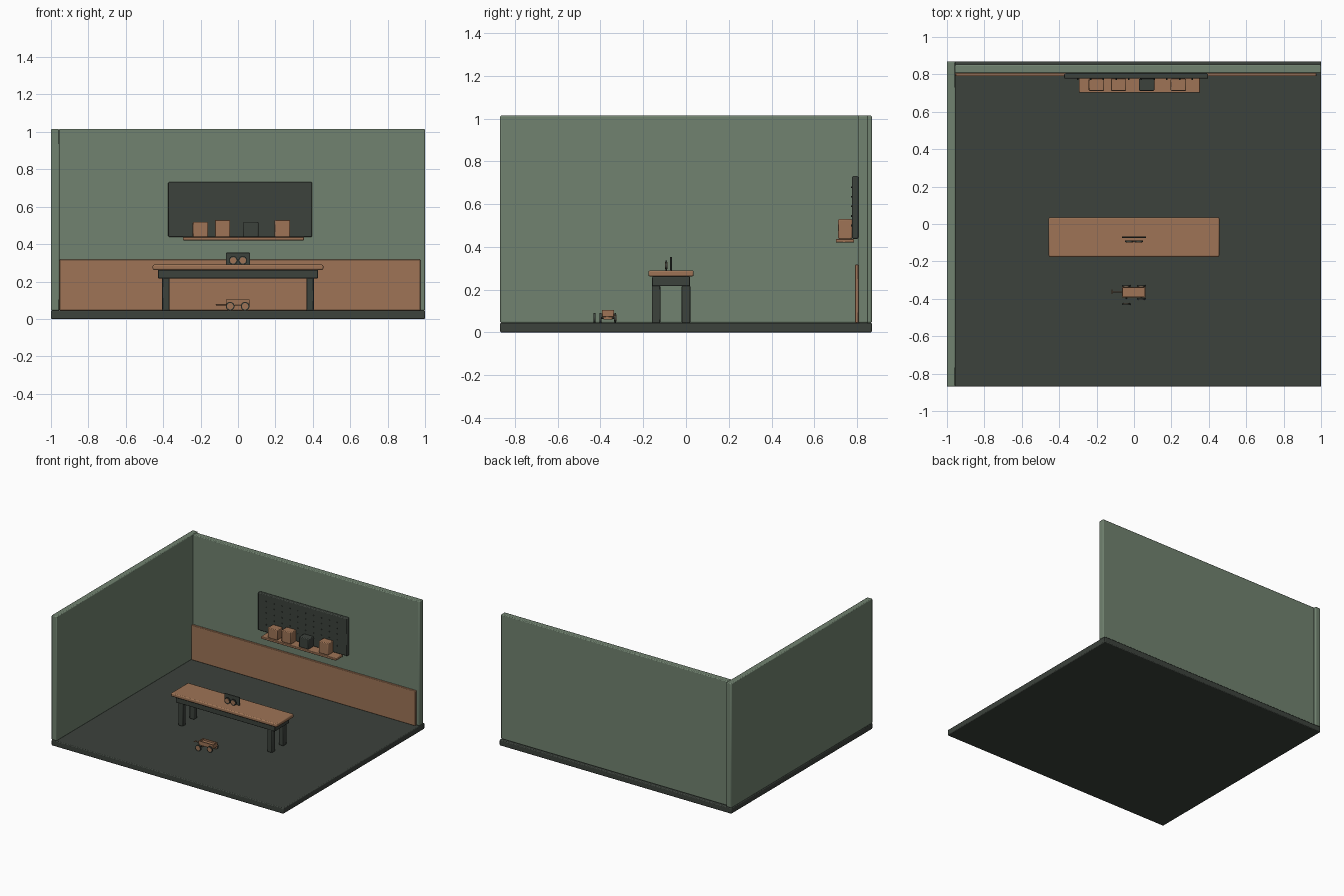
import bpy
import math

default = bpy.data.objects.get("Cube")
if default:
    bpy.data.objects.remove(default, do_unlink=True)


def material(name, rgb):
    m = bpy.data.materials.new(name)
    m.use_nodes = True
    m.diffuse_color = (*rgb, 1)
    m.node_tree.nodes["Principled BSDF"].inputs["Base Color"].default_value = (*rgb, 1)
    return m


GREEN = material("sage green", (0.165, 0.225, 0.162))
WOOD = material("warm wood", (0.342, 0.175, 0.093))
DARK = material("charcoal green", (0.045, 0.054, 0.045))


def finish(name, mat, bevel):
    obj = bpy.context.object
    obj.name = obj.data.name = name
    obj.data.materials.append(mat)
    if bevel:
        mod = obj.modifiers.new("soft edges", "BEVEL")
        mod.width = bevel
        mod.segments = 2
        mod.limit_method = "ANGLE"
    bpy.ops.object.shade_smooth_by_angle(angle=math.radians(35))
    return obj


def box(name, x, y, z, mat, bevel=0.004):
    """Box given by its (low, high) range on each axis."""
    spans = (x, y, z)
    bpy.ops.mesh.primitive_cube_add(size=1, location=[(a + b) / 2 for a, b in spans])
    bpy.context.object.scale = [b - a for a, b in spans]
    bpy.ops.object.transform_apply(location=False, rotation=False, scale=True)
    return finish(name, mat, bevel)


def rod(name, loc, radius, depth, mat, axis="y", sides=24):
    """Cylinder lying along x or y."""
    turn = (math.pi / 2, 0, 0) if axis == "y" else (0, math.pi / 2, 0)
    bpy.ops.mesh.primitive_cylinder_add(vertices=sides, radius=radius, depth=depth,
                                        location=loc, rotation=turn)
    return finish(name, mat, 0)


def wheel(name, x, y, z):
    rod(name, (x, y, z), 0.023, 0.008, DARK)
    rod(name + "_hub", (x, y, z), 0.017, 0.011, WOOD)


FLOOR = 0.045

# Room shell
box("floor", (-1, 1), (-0.87, 0.87), (0, FLOOR), DARK, 0.006)
box("side_wall", (-1, -0.955), (-0.87, 0.87), (FLOOR, 1.015), GREEN, 0.006)
box("back_wall", (-0.957, 1), (0.806, 0.852), (FLOOR, 1.015), GREEN, 0.006)
box("wainscot", (-0.955, 0.975), (0.79, 0.808), (FLOOR, 0.317), WOOD)

# Pegboard with rows of pegs
box("pegboard", (-0.373, 0.396), (0.777, 0.806), (0.438, 0.732), DARK, 0.006)
for row in range(5):
    for col in range(10):
        rod("peg", (-0.3 + col * 0.068, 0.775, 0.5 + row * 0.045), 0.004, 0.008, DARK, sides=8)

# Shelf and storage boxes
box("shelf", (-0.295, 0.353), (0.702, 0.786), (0.42, 0.438), WOOD)
for x, height, mat in ((-0.201, 0.08, WOOD), (-0.083, 0.092, WOOD),
                       (0.068, 0.08, DARK), (0.237, 0.092, WOOD)):
    box("storage_box", (x - 0.041, x + 0.041), (0.712, 0.777), (0.438, 0.438 + height), mat, 0.005)

# Workbench
box("bench_top", (-0.456, 0.456), (-0.176, 0.036), (0.262, 0.29), WOOD, 0.007)
box("bench_apron", (-0.428, 0.428), (-0.158, 0.018), (0.217, 0.262), DARK)
for x in (-0.385, 0.385):
    for y in (-0.14, 0.0):
        box("bench_leg", (x - 0.02, x + 0.02), (y - 0.02, y + 0.02), (FLOOR, 0.22), DARK, 0.005)

# Spare parts standing on the bench
box("spare_panel", (-0.064, 0.064), (-0.074, -0.066), (0.29, 0.354), DARK, 0.002)
for x in (-0.026, 0.026):
    wheel("spare_wheel", x, -0.093, 0.313)

# Toy cart on the floor, one wheel lying loose beside it
box("cart_bed", (-0.065, 0.061), (-0.393, -0.337), (0.072, 0.092), WOOD, 0.003)
for y in (-0.39, -0.34):
    box("cart_side", (-0.065, 0.061), (y - 0.003, y + 0.003), (0.088, 0.105), WOOD, 0.001)
for x in (-0.062, 0.058):
    box("cart_end", (x - 0.003, x + 0.003), (-0.393, -0.337), (0.088, 0.105), WOOD, 0.001)
for x, near in ((-0.042, -0.428), (0.038, -0.4)):
    box("cart_axle", (x - 0.008, x + 0.008), (-0.386, -0.344), (0.06, 0.074), WOOD, 0.002)
    rod("axle_pin", (x, -0.365, 0.068), 0.004, 0.07, DARK, sides=12)
    wheel("cart_wheel", x, -0.331, 0.068)
    wheel("cart_wheel", x, near, 0.068)
rod("cart_handle", (-0.09, -0.363, 0.076), 0.003, 0.056, WOOD, axis="x", sides=12)
rod("cart_grip", (-0.117, -0.363, 0.076), 0.003, 0.024, WOOD, sides=12)
